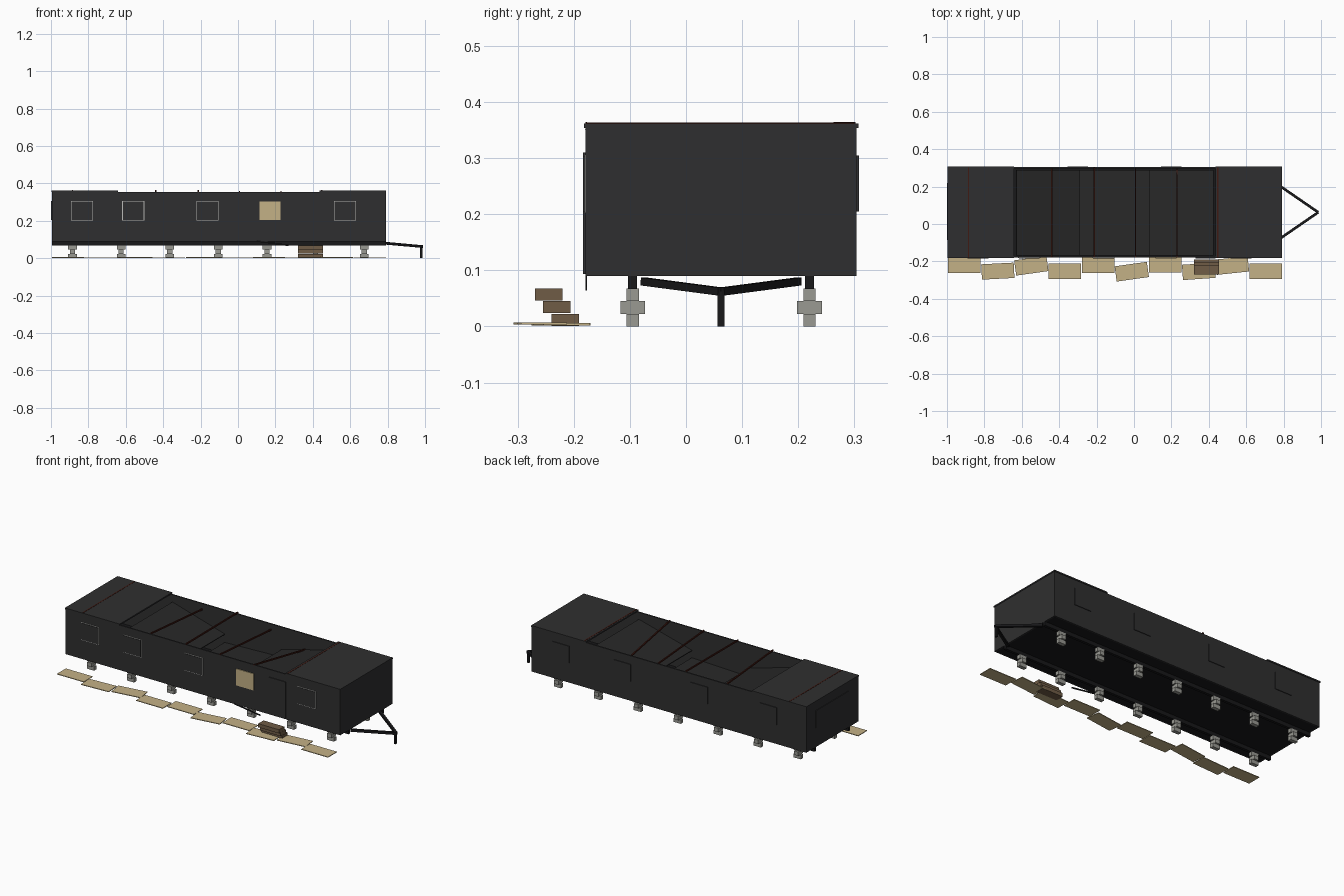
import bpy, math
from mathutils import Vector, Matrix

if "Cube" in bpy.data.objects:
    bpy.data.objects.remove(bpy.data.objects["Cube"])


def mat(name, rgb):
    m = bpy.data.materials.new(name)
    m.diffuse_color = (*rgb, 1)
    m.use_nodes = True
    m.node_tree.nodes["Principled BSDF"].inputs["Base Color"].default_value = m.diffuse_color
    return m


CHAR = mat("charred cladding", (0.028, 0.028, 0.029))
DARK = mat("dark roof sheet", (0.021, 0.021, 0.021))
BLACK = mat("black steel", (0.009, 0.009, 0.010))
RUST = mat("rusty red", (0.050, 0.010, 0.006))
BLOCK = mat("concrete block", (0.32, 0.32, 0.29))
WOOD = mat("brown timber", (0.16, 0.107, 0.061))
PLY = mat("plywood", (0.55, 0.44, 0.24))
PALE = mat("pale trim", (0.5, 0.5, 0.48))

CUBE_FACES = [(0, 1, 3, 2), (4, 6, 7, 5), (0, 4, 5, 1),
              (2, 3, 7, 6), (0, 2, 6, 4), (1, 5, 7, 3)]


def place(name, size, matrix, material):
    """Box of the given size, set in place by a matrix."""
    corners = [Vector((x * size[0], y * size[1], z * size[2])) / 2
               for x in (-1, 1) for y in (-1, 1) for z in (-1, 1)]
    me = bpy.data.meshes.new(name)
    me.from_pydata([matrix @ c for c in corners], [], CUBE_FACES)
    me.materials.append(material)
    ob = bpy.data.objects.new(name, me)
    bpy.context.collection.objects.link(ob)
    return ob


def box(name, x, y, z, material, turn=0, tilt=0):
    """Box from (min, max) ranges, turned about z and tilted about y."""
    lo, hi = Vector((x[0], y[0], z[0])), Vector((x[1], y[1], z[1]))
    m = (Matrix.Translation((lo + hi) / 2) @ Matrix.Rotation(math.radians(turn), 4, 'Z')
         @ Matrix.Rotation(math.radians(tilt), 4, 'Y'))
    return place(name, hi - lo, m, material)


def bar(name, a, b, w, h, material):
    """Straight bar between two points."""
    a, b = Vector(a), Vector(b)
    d = (b - a).normalized()
    side = Vector((0, 0, 1)).cross(d).normalized()
    up = d.cross(side)
    rot = Matrix((d, side, up)).transposed().to_4x4()
    return place(name, ((b - a).length, w, h), Matrix.Translation((a + b) / 2) @ rot, material)


X0, X1, Y0, Y1 = -0.995, 0.79, -0.179, 0.304
Z0, ZT, T = 0.09, 0.354, 0.008

# Shell
box("floor", (X0 + T, X1 - T), (Y0 + T, Y1 - T), (Z0, Z0 + 0.008), BLACK)
box("front_wall", (X0, X1), (Y0, Y0 + T), (Z0, ZT), CHAR)
box("back_wall", (X0, X1), (Y1 - T, Y1), (Z0, ZT), CHAR)
box("left_end_wall", (X0, X0 + T), (Y0 + T, Y1 - T), (Z0, ZT), CHAR)
box("right_end_wall", (X1 - T, X1), (Y0 + T, Y1 - T), (Z0, ZT), CHAR)

# Intact roof ends and the fallen sheets between them
box("left_roof", (-0.998, -0.642), (-0.182, 0.307), (ZT, 0.362), CHAR)
box("right_roof", (0.436, 0.792), (-0.182, 0.307), (ZT, 0.362), CHAR)
iy = (Y0 + T + 0.003, Y1 - T - 0.006)
mid = sum(iy) / 2
width = iy[1] - iy[0]
for name, a, b in (("fallen_roof_left", (-0.63, 0.312), (-0.29, 0.215)),
                   ("fallen_roof_middle", (-0.29, 0.165), (0.08, 0.178)),
                   ("fallen_roof_right", (0.08, 0.222), (0.425, 0.312))):
    bar(name, (a[0], mid, a[1]), (b[0], mid, b[1]), width, 0.006, DARK)

# Rusty rafters: x, front height, back height
for x, zf, zb in ((-0.885, 0.359, 0.359), (-0.44, 0.36, 0.32), (-0.213, 0.358, 0.36),
                  (0.008, 0.356, 0.32), (0.23, 0.354, 0.262), (0.448, 0.359, 0.359)):
    bar("rafter", (x, Y0, zf), (x, Y1 - 0.002, zb), 0.007, 0.008, RUST)

# Front windows with pale edging, one boarded over
for x in (-0.835, -0.56, -0.162, 0.172, 0.572):
    boarded = x == 0.172
    h = 0.056
    if not boarded:
        box("window_edging", (x - h - 0.003, x + h + 0.003), (Y0 - 0.002, Y0),
            (0.202, 0.306), PALE)
    box("window_board" if boarded else "window", (x - h, x + h), (Y0 - 0.0045, Y0),
        (0.205, 0.303), PLY if boarded else CHAR)
box("front_door", (0.33, 0.436), (Y0 - 0.0045, Y0), (0.093, 0.31), CHAR)

# Back and end openings
for x in (-0.75, -0.3, 0.2, 0.6):
    box("back_window", (x - 0.055, x + 0.055), (Y1, Y1 + 0.004), (0.205, 0.305), CHAR)
box("end_window", (X0 - 0.004, X0), (-0.085, 0.22), (0.205, 0.305), CHAR)

# Loose trim hanging under the front wall
bar("loose_trim", (0.10, -0.178, 0.092), (0.27, -0.178, 0.068), 0.003, 0.008, BLACK)

# Chassis rails and block piers
for y in (-0.095, 0.22):
    box("chassis_rail", (X0, X1), (y - 0.008, y + 0.008), (0.067, Z0), BLACK)
    for i in range(7):
        x = -0.885 + 0.26 * i
        for k in range(3):
            hx, hy = (0.014, 0.022) if k == 1 else (0.023, 0.011)
            box("pier_block", (x - hx, x + hx), (y - hy, y + hy),
                (k * 0.0225, (k + 1) * 0.0225), BLOCK)

# Hitch
for y in (-0.075, 0.2):
    bar("hitch_arm", (0.785, y, 0.08), (0.985, 0.0625, 0.062), 0.014, 0.014, BLACK)
box("hitch_jack", (0.974, 0.986), (0.0565, 0.0685), (0, 0.062), BLACK)

# Steps
for k in range(3):
    y = -0.24 - 0.0145 * k
    box("step", (0.32, 0.455), (y, y + 0.049), (0.0225 * k + 0.001, 0.0225 * (k + 1)), WOOD)

# Ground boards: y centre and turn
for i, (y, turn) in enumerate(((-0.22, 0), (-0.252, 3), (-0.223, 8), (-0.253, 0), (-0.22, 0),
                               (-0.255, 8), (-0.218, 0), (-0.253, 4), (-0.222, 6), (-0.253, 0))):
    x = -0.907 + 0.179 * i
    z = 0.002 + 0.001 * (i % 2)
    box("ground_board", (x - 0.087, x + 0.087), (y - 0.041, y + 0.041), (z, z + 0.004), PLY, turn)
